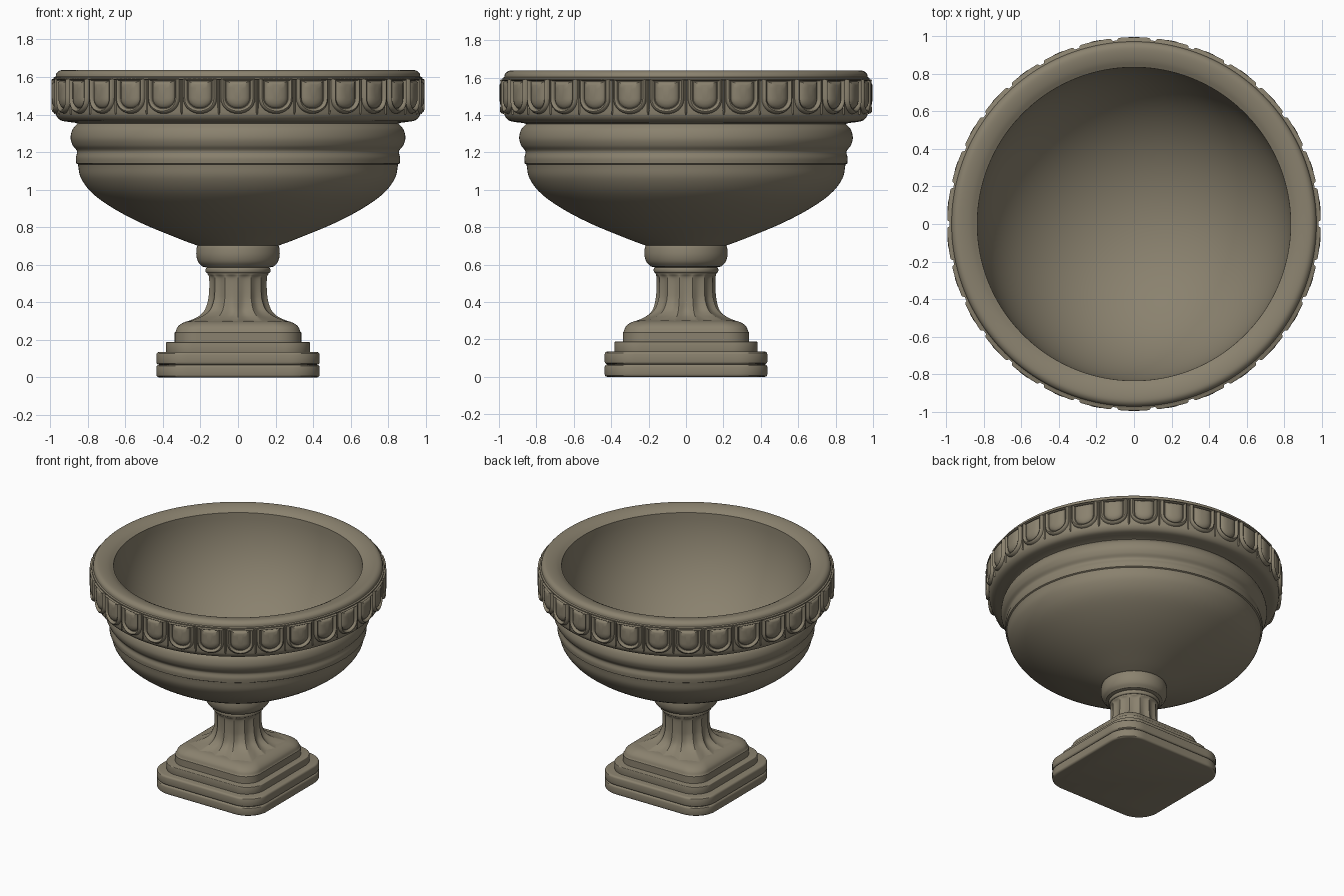
import bpy, bmesh, math
from mathutils import Vector

if "Cube" in bpy.data.objects:
    bpy.data.objects.remove(bpy.data.objects["Cube"])

stone = bpy.data.materials.new("weathered_stone")
stone.diffuse_color = (0.255, 0.222, 0.157, 1)
stone.use_nodes = True
stone.node_tree.nodes["Principled BSDF"].inputs["Base Color"].default_value = stone.diffuse_color


def finish(name, bm, angle=32):
    bmesh.ops.recalc_face_normals(bm, faces=bm.faces[:])
    me = bpy.data.meshes.new(name)
    bm.to_mesh(me)
    bm.free()
    me.materials.append(stone)
    for p in me.polygons:
        p.use_smooth = True
    me.set_sharp_from_angle(angle=math.radians(angle))
    ob = bpy.data.objects.new(name, me)
    bpy.context.collection.objects.link(ob)
    return ob


def smooth(pts, n=5):
    """Catmull-Rom curve through the points."""
    v = [Vector(p) for p in pts]
    v = [2 * v[0] - v[1]] + v + [2 * v[-1] - v[-2]]
    out = []
    for a, b, c, d in zip(v, v[1:], v[2:], v[3:]):
        for i in range(n):
            t = i / n
            out.append(0.5 * (2 * b + (c - a) * t + (2 * a - 5 * b + 4 * c - d) * t * t
                              + (3 * b - a - 3 * c + d) * t ** 3))
    return out + [v[-2]]


def polar(a, k, th):
    """Radius of a rounded square: half width a, corner radius k*a (k=1: circle)."""
    t = th % (math.pi / 2)
    t = min(t, math.pi / 2 - t)
    r = a * k
    c = a - r
    if a * math.tan(t) <= c:
        return a / math.cos(t)
    p = c * (math.cos(t) + math.sin(t))
    return p + math.sqrt(max(0, p * p - 2 * c * c + r * r))


def loft(name, sections, n=224, flutes=0):
    """Sections are (half width, z) or (half width, z, corner factor, flute depth)."""
    bm = bmesh.new()
    rings = []
    for s in sections:
        a, z, k, d = (s[0], s[1], 1, 0) if len(s) == 2 else s
        ring = []
        for i in range(n):
            th = 2 * math.pi * i / n
            r = polar(a, min(k, 1), th) - d * abs(math.cos(flutes * th / 2))
            ring.append(bm.verts.new((r * math.cos(th), r * math.sin(th), z)))
        rings.append(ring)
    for A, B in zip(rings, rings[1:]):
        for i in range(n):
            j = (i + 1) % n
            bm.faces.new((A[i], A[j], B[j], B[i]))
    bm.faces.new(rings[0])
    bm.faces.new(rings[-1])
    return finish(name, bm)


# bowl: outer belly, mouldings, rim and hollow inside
belly = smooth([(.21, .70), (.305, .735), (.50, .815), (.655, .895), (.773, .978),
                (.836, 1.06), (.853, 1.135)])
mould = smooth([(.862, 1.14), (.864, 1.17), (.858, 1.205), (.88, 1.235), (.892, 1.275),
                (.882, 1.32), (.855, 1.352)])
band = [(.87, 1.357)] + smooth([(.90, 1.36), (.945, 1.37), (.968, 1.395), (.974, 1.43)]) + \
    [(.974, 1.585), (.982, 1.59), (.982, 1.598)]
rim = smooth([(.972, 1.602), (.966, 1.622), (.945, 1.636), (.91, 1.636), (.87, 1.626),
              (.835, 1.608)], 4)
DEPTH = .81
inside = [(.834 * math.cos(t * math.pi / 56) + .001, 1.606 - DEPTH * math.sin(t * math.pi / 56))
          for t in range(1, 29)]
loft("bowl", belly + mould + band + rim + inside)

# collar between bowl and stem
loft("collar", smooth([(.165, .555), (.172, .562), (.172, .578), (.165, .585)], 3)
     + smooth([(.19, .59), (.212, .615), (.222, .65), (.22, .69), (.212, .71)]))

# fluted stem flaring from a circle to a rounded square
loft("fluted_stem", smooth([
    (.270, .298, .38, .022), (.235, .312, .48, .022), (.200, .333, .65, .020),
    (.175, .365, .85, .017), (.162, .42, 1, .013), (.157, .48, 1, .010),
    (.158, .53, 1, .008), (.162, .55, 1, 0), (.162, .565, 1, 0)]), flutes=14)


# stepped square foot
def slab(name, half, z0, z1, e):
    c = .36
    ease = [(1 - math.cos(t * math.pi / 6), 1 - math.sin(t * math.pi / 6)) for t in range(4)]
    low = [(half - e * y, z0 + e * x, c, 0) for x, y in ease]
    high = [(half - e * y, z1 - e * x, c, 0) for x, y in reversed(ease)]
    loft(name, low + high)


slab("foot_bottom_slab", .435, 0, .067, .014)
slab("foot_upper_slab", .435, .067, .135, .014)
slab("foot_middle_step", .383, .13, .188, .005)
loft("foot_dome_step", [(.337, .18, .36, 0), (.337, .238, .36, 0)]
     + smooth([(.333, .242, .36, 0), (.322, .268, .36, 0), (.298, .288, .36, 0),
               (.262, .300, .38, 0), (.2, .303, .5, 0)]))


# U-shaped ornaments wrapped around the band
def ornament(bm, ang, w, top, bottom, shoulder, levels):
    R, arc = .972, 14
    rings = []
    for d, h in levels:
        hw, zt, zb = w - d, top - .45 * d, bottom + d
        pts = [(-hw + 2 * hw * i / 6, zt) for i in range(6)]
        pts += [(hw, zt + (shoulder - zt) * i / 3) for i in range(3)]
        pts += [(hw * math.cos(math.pi * i / arc),
                 shoulder - (shoulder - zb) * math.sin(math.pi * i / arc) ** .9)
                for i in range(arc + 1)]
        pts += [(-hw, shoulder + (zt - shoulder) * i / 3) for i in (1, 2)]
        ring = []
        for x, z in pts:
            t = ang + x / R
            ring.append(bm.verts.new(((R + h) * math.cos(t), (R + h) * math.sin(t), z)))
        rings.append(ring)
    for A, B in zip(rings, rings[1:]):
        for i in range(len(A)):
            j = (i + 1) % len(A)
            bm.faces.new((A[i], A[j], B[j], B[i]))
    bm.faces.new(rings[-1])


eggs, darts = bmesh.new(), bmesh.new()
COUNT = 30
for i in range(COUNT):
    a = -math.pi / 2 + 2 * math.pi * i / COUNT
    ornament(eggs, a, .092, 1.592, 1.405, 1.49,
             [(0, 0), (.003, .012), (.008, .020), (.014, .023), (.020, .020), (.024, .013),
              (.026, .003), (.029, .003), (.032, .009), (.040, .016), (.054, .022), (.074, .025)])
    ornament(darts, a + math.pi / COUNT, .007, 1.585, 1.40, 1.44,
             [(0, 0), (.002, .005), (.005, .008)])
finish("egg_ornaments", eggs, 40)
finish("dart_ornaments", darts, 40)
